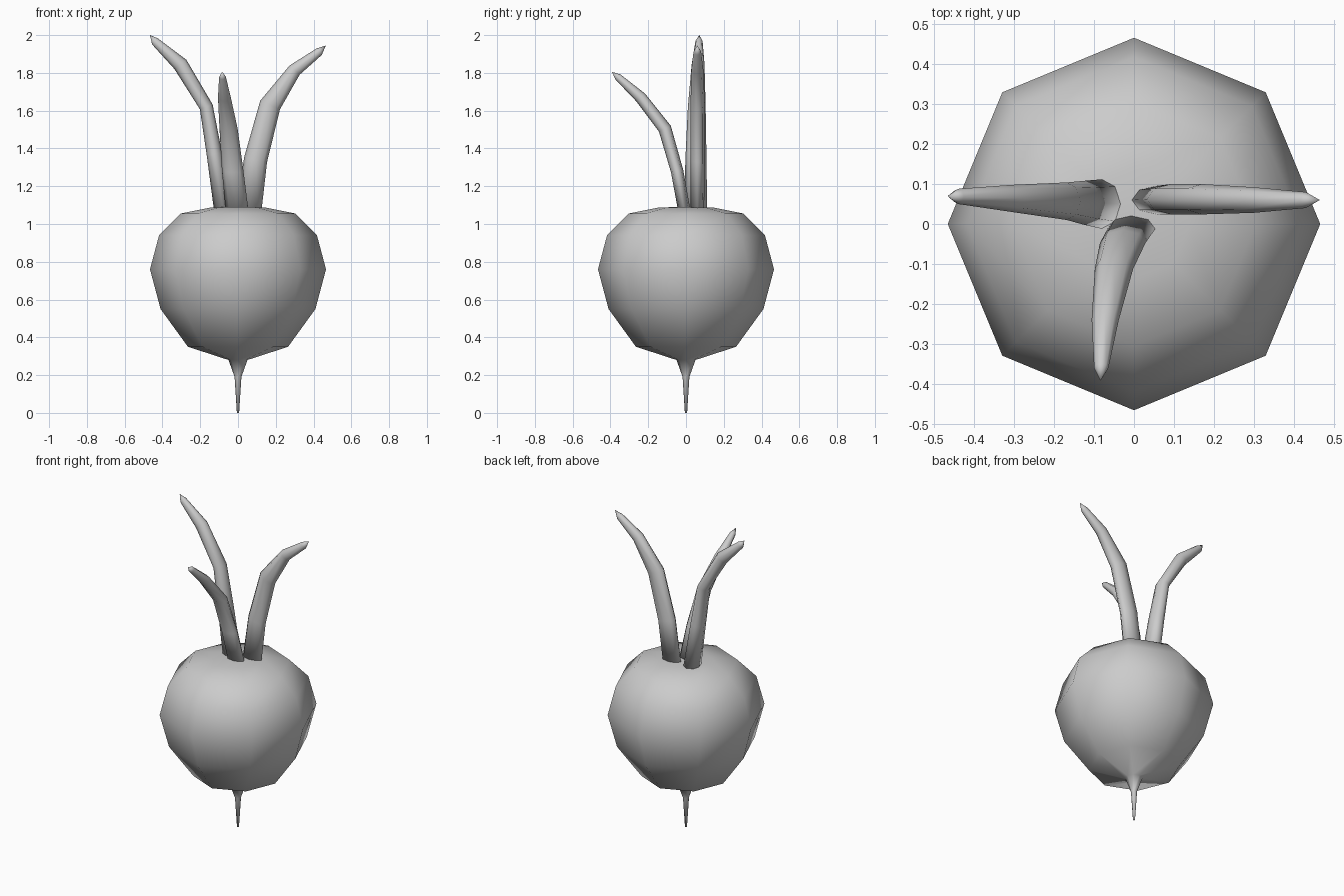
import bpy
import bmesh
from math import cos, sin, tau
from mathutils import Vector

cube = bpy.data.objects.get("Cube")
if cube:
    bpy.data.objects.remove(cube, do_unlink=True)

grey = bpy.data.materials.new("plain_grey")
grey.use_nodes = True
colour = (0.6, 0.6, 0.6, 1)
grey.diffuse_color = colour
grey.node_tree.nodes["Principled BSDF"].inputs["Base Color"].default_value = colour


def skin(name, rings, start, end):
    """Join rings of points into a closed smooth tube with a tip at each end."""
    bm = bmesh.new()
    loops = [[bm.verts.new(p) for p in ring] for ring in rings]
    n = len(loops[0])
    for a, b in zip(loops, loops[1:]):
        for i in range(n):
            j = (i + 1) % n
            bm.faces.new((a[i], a[j], b[j], b[i]))
    for loop, tip in ((loops[0], start), (loops[-1], end)):
        v = bm.verts.new(tip)
        for i in range(n):
            bm.faces.new((loop[i], loop[(i + 1) % n], v))
    bmesh.ops.recalc_face_normals(bm, faces=bm.faces)
    for f in bm.faces:
        f.smooth = True
    mesh = bpy.data.meshes.new(name)
    bm.to_mesh(mesh)
    bm.free()
    mesh.materials.append(grey)
    obj = bpy.data.objects.new(name, mesh)
    bpy.context.collection.objects.link(obj)
    return obj


def stalk(name, side, path, tip, sides=8):
    """Curved stalk; path holds centre, thickness along the bend, half width."""
    side = Vector(side)
    centres = [Vector(p[0]) for p in path]
    rings = []
    for k, (c, thick, wide) in enumerate(path):
        c = Vector(c)
        t = (centres[min(k + 1, len(path) - 1)] - centres[max(k - 1, 0)]).normalized()
        if k == 0:
            t = Vector((0, 0, 1))
        across = t.cross(side).normalized()
        rings.append([c + across * thick * cos(tau * i / sides)
                      + side * wide * sin(tau * i / sides) for i in range(sides)])
    skin(name, rings, centres[0], tip)


# Eight-sided bulb with its tapering root
profile = [(0.006, 0), (0.018, 0.19), (0.05, 0.28), (0.265, 0.35), (0.41, 0.55),
           (0.466, 0.76), (0.418, 0.94), (0.305, 1.055), (0.14, 1.088)]
skin("bulb", [[(r * cos(tau * i / 8), r * sin(tau * i / 8), z) for i in range(8)]
              for r, z in profile], (0, 0, 0), (0, 0, 1.09))

# Three cut leaf stalks
stalk("right_stalk", (0, 1, 0), [
    ((-0.08, 0.05, 1.08), 0.048, 0.062),
    ((-0.125, 0.053, 1.37), 0.041, 0.055),
    ((-0.168, 0.057, 1.62), 0.036, 0.047),
    ((-0.305, 0.064, 1.845), 0.040, 0.034),
    ((-0.44, 0.069, 1.967), 0.022, 0.019)], (-0.466, 0.07, 2.0))
stalk("left_stalk", (0, 1, 0), [
    ((0.06, 0.06, 1.085), 0.066, 0.036),
    ((0.093, 0.062, 1.34), 0.062, 0.038),
    ((0.17, 0.062, 1.63), 0.057, 0.038),
    ((0.30, 0.06, 1.815), 0.036, 0.032),
    ((0.43, 0.06, 1.912), 0.022, 0.02)], (0.465, 0.06, 1.945))
stalk("front_stalk", (1, 0, 0), [
    ((-0.005, -0.01, 1.075), 0.033, 0.06),
    ((-0.028, -0.047, 1.28), 0.033, 0.057),
    ((-0.05, -0.112, 1.505), 0.035, 0.048),
    ((-0.072, -0.24, 1.67), 0.031, 0.034),
    ((-0.082, -0.36, 1.778), 0.019, 0.018)], (-0.084, -0.392, 1.805))
